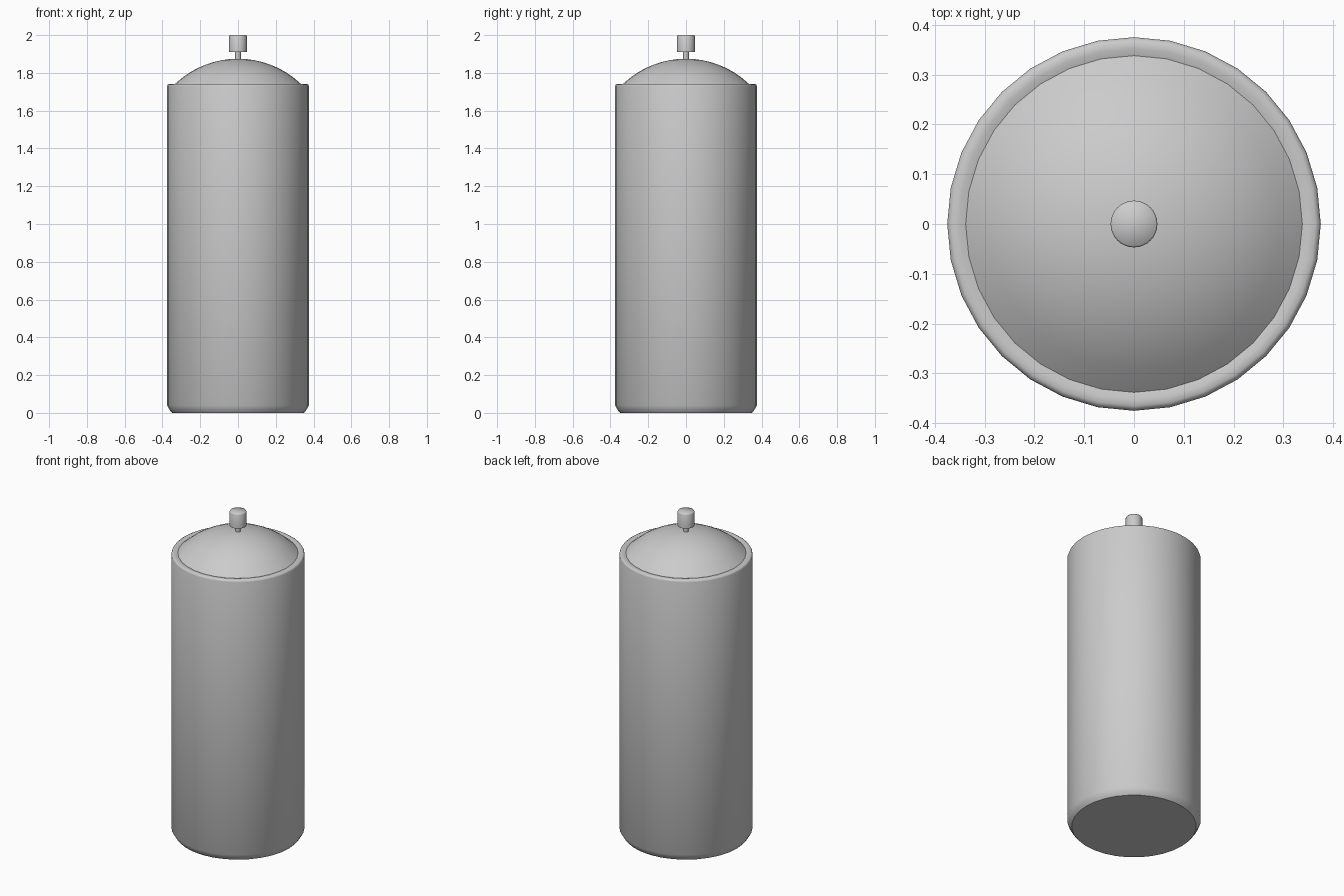
import bpy, math

cube = bpy.data.objects.get("Cube")
if cube:
    bpy.data.objects.remove(cube, do_unlink=True)

metal = bpy.data.materials.new("light_grey_metal")
metal.use_nodes = True
grey = (0.6, 0.6, 0.6, 1)
metal.diffuse_color = grey
metal.node_tree.nodes["Principled BSDF"].inputs["Base Color"].default_value = grey


def lathe(name, profile, sides, angle):
    """Revolve (radius, height) points about z; zero radius closes an end."""
    verts, faces, rings = [], [], []
    for r, z in profile:
        start = len(verts)
        count = sides if r > 0 else 1
        for i in range(count):
            a = math.tau * i / sides
            verts.append((r * math.cos(a), r * math.sin(a), z))
        rings.append([start + i % count for i in range(sides)])
    for low, high in zip(rings, rings[1:]):
        for i in range(sides):
            j = (i + 1) % sides
            corners = [low[i], low[j], high[j], high[i]]
            faces.append(list(dict.fromkeys(corners)))
    mesh = bpy.data.meshes.new(name)
    mesh.from_pydata(verts, [], faces)
    mesh.materials.append(metal)
    obj = bpy.data.objects.new(name, mesh)
    bpy.context.collection.objects.link(obj)
    bpy.ops.object.select_all(action="DESELECT")
    obj.select_set(True)
    bpy.context.view_layer.objects.active = obj
    bpy.ops.object.shade_smooth_by_angle(angle=math.radians(angle))
    return obj


# Can body with chamfered foot, rolled rim and domed shoulder
foot = [(0, 0), (0.35, 0), (0.36, 0.012), (0.375, 0.04)]
rim = [(0.375, 1.73), (0.372, 1.738), (0.365, 1.742), (0.352, 1.742), (0.338, 1.738)]
base_r, base_z, rise = 0.335, 1.74, 0.135
sphere_r = (base_r ** 2 + rise ** 2) / (2 * rise)
dome = []
for k in range(1, 9):
    r = base_r * (1 - k / 8)
    dome.append((r, base_z + rise - sphere_r + math.sqrt(sphere_r ** 2 - r ** 2)))
lathe("can_body", foot + rim + dome, 32, 50)

# Valve stem and spray button
lathe("valve_stem", [(0, 1.86), (0.015, 1.86), (0.015, 1.915), (0, 1.915)], 32, 40)
lathe("spray_button", [(0, 1.91), (0.047, 1.91), (0.047, 1.995), (0.044, 2.0), (0, 2.0)], 32, 60)
